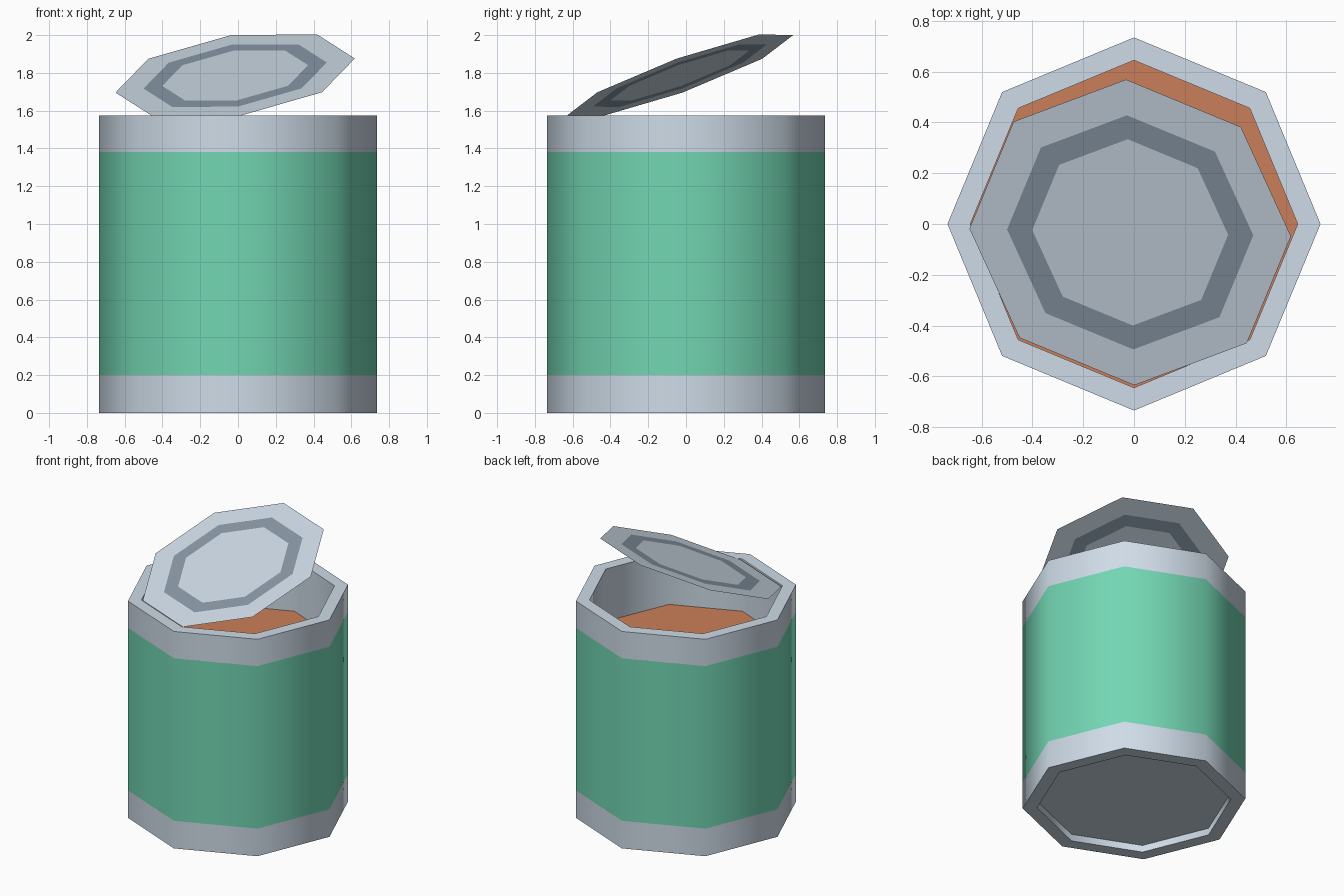
import bpy, bmesh, math
from mathutils import Matrix, Vector

if "Cube" in bpy.data.objects:
    bpy.data.objects.remove(bpy.data.objects["Cube"])

SIDES = 8


def material(name, rgb):
    m = bpy.data.materials.new(name)
    m.diffuse_color = (*rgb, 1)
    m.use_nodes = True
    m.node_tree.nodes["Principled BSDF"].inputs["Base Color"].default_value = m.diffuse_color
    return m


metal = material("metal", (0.62, 0.71, 0.80))
dark_metal = material("dark_metal", (0.25, 0.32, 0.39))
green = material("label_green", (0.17, 0.67, 0.45))
orange = material("food_orange", (0.60, 0.21, 0.10))


def lathe(name, profile, mats, bands=(), start_cap=False, end_cap=False):
    """Spin (radius, z) points into eight sides; bands are segments using mats[1]."""
    bm = bmesh.new()
    rings = [[bm.verts.new((r * math.cos(i * math.tau / SIDES),
                            r * math.sin(i * math.tau / SIDES), z))
              for i in range(SIDES)] for r, z in profile]
    for s, (a, b) in enumerate(zip(rings, rings[1:])):
        for i in range(SIDES):
            j = (i + 1) % SIDES
            f = bm.faces.new((a[i], a[j], b[j], b[i]))
            f.material_index = 1 if s in bands else 0
    if start_cap:
        bm.faces.new(rings[0][::-1])
    if end_cap:
        bm.faces.new(rings[-1])
    mesh = bpy.data.meshes.new(name)
    bm.to_mesh(mesh)
    bm.free()
    for m in mats:
        mesh.materials.append(m)
    obj = bpy.data.objects.new(name, mesh)
    bpy.context.collection.objects.link(obj)
    return obj


# Can body: recessed base, label band, flat rim, inner wall
can = lathe("can_body",
            [(0.64, 0.05), (0.64, 0), (0.735, 0), (0.735, 0.2), (0.735, 1.38),
             (0.735, 1.575), (0.645, 1.575), (0.645, 1.195)],
            [metal, green], bands=(3,), start_cap=True)
bpy.context.view_layer.objects.active = can
can.select_set(True)
bpy.ops.object.shade_smooth_by_angle(angle=math.radians(60))
can.select_set(False)

# Food surface inside the can
lathe("food", [(0.645, 1.195)], [orange], end_cap=True)

# Opened lid: thin tilted sheet with a dark flush ring
lid = lathe("lid", [(0.64, 0), (0.49, 0), (0.39, 0)],
            [metal, dark_metal], bands=(1,), end_cap=True)
u = Vector((0.633, -0.015, 0.09)).normalized()
n = u.cross(Vector((-0.015, 0.60, 0.215))).normalized()
v = n.cross(u)
lid.matrix_world = (Matrix.Translation((-0.015, -0.033, 1.786))
                    @ Matrix((u, v, n)).transposed().to_4x4())
